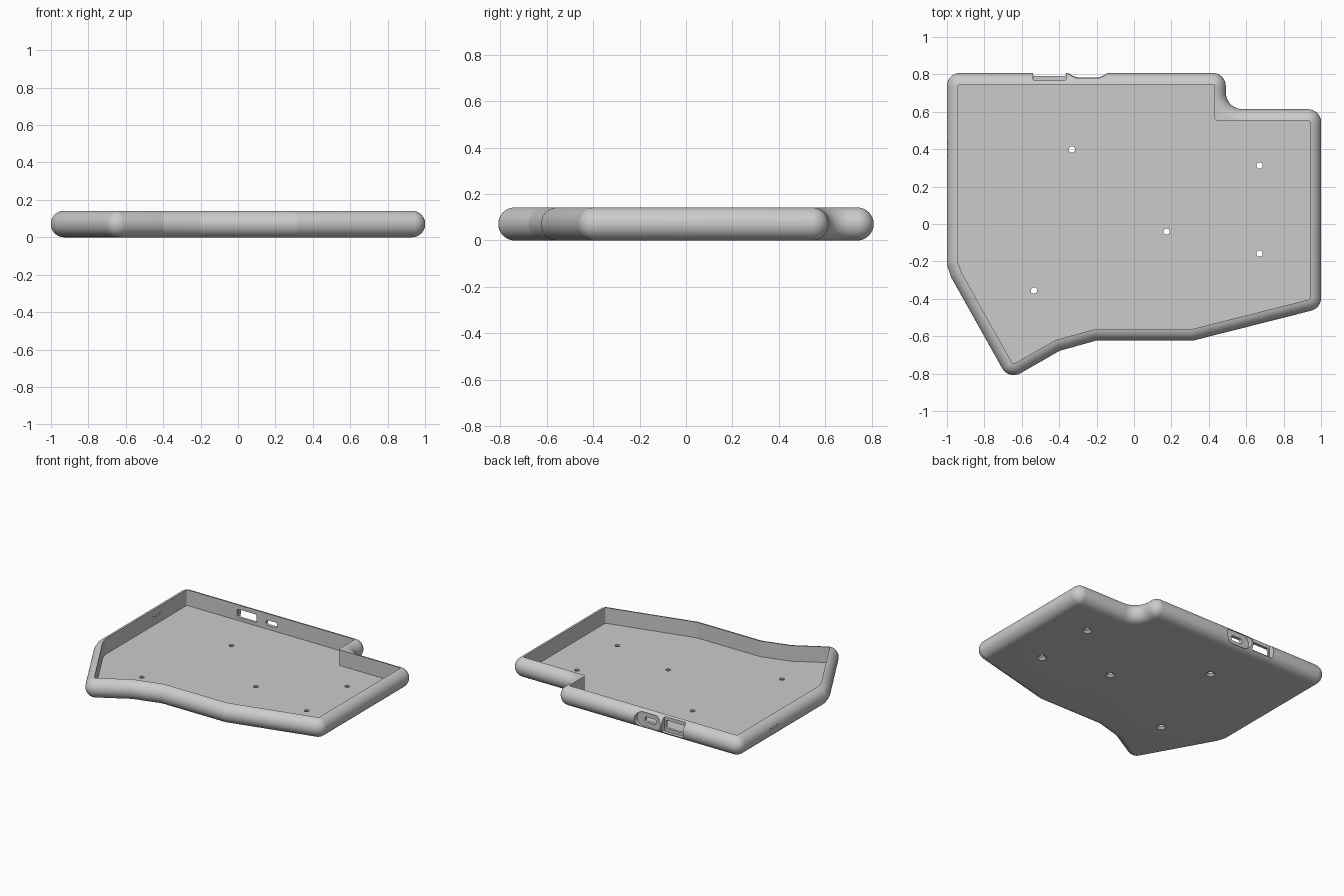
import bpy, bmesh, math
from mathutils import Vector, Matrix

if "Cube" in bpy.data.objects:
    bpy.data.objects.remove(bpy.data.objects["Cube"], do_unlink=True)

R = 0.071          # radius of the rounded rim, half the case height
FLOOR = 0.026      # floor thickness
LIP = 0.01         # cavity offset from the core outline
ARC = 10           # points per corner

# Core outline, counter-clockwise: x, y, outer fillet, cavity fillet (inside corners only)
CORE = [(-0.93, 0.737, 0, 0), (-0.93, -0.205, 0, 0), (-0.912, -0.257, 0, 0),
        (-0.643, -0.737, 0, 0), (-0.425, -0.612, .08, .08), (-0.213, -0.553, .08, .08),
        (0.305, -0.553, 0, 0), (0.93, -0.395, 0, 0), (0.93, 0.543, 0, 0),
        (0.42, 0.543, .16, .03), (0.42, 0.737, 0, 0)]


def outline(offset, fillet_slot=2):
    """Core outline pushed outwards, with round corners."""
    ring = []
    for i, corner in enumerate(CORE):
        p = Vector(corner[:2])
        a = (p - Vector(CORE[i - 1][:2])).normalized()
        b = (Vector(CORE[(i + 1) % len(CORE)][:2]) - p).normalized()
        n1, n2 = Vector((a.y, -a.x)), Vector((b.y, -b.x))
        fillet = corner[fillet_slot]
        centre = p + (n1 + n2) / (1 + n1.dot(n2)) * fillet
        for k in range(ARC):
            ring.append(centre - n1.slerp(n2, k / (ARC - 1)) * (fillet - offset))
    return ring


def add_object(name, bm):
    mesh = bpy.data.meshes.new(name)
    bm.to_mesh(mesh)
    bm.free()
    obj = bpy.data.objects.new(name, mesh)
    bpy.context.collection.objects.link(obj)
    return obj


def build_shell():
    top_angle = math.acos(LIP / R)
    steps = 18
    layers = []
    for s in range(steps + 1):
        t = -math.pi / 2 + (top_angle + math.pi / 2) * s / steps
        layers.append((outline(R * math.cos(t)), R + R * math.sin(t)))
    rim = layers[-1][1]
    layers += [(outline(LIP, 3), rim), (outline(LIP, 3), FLOOR)]
    bm = bmesh.new()
    rings = [[bm.verts.new((p.x, p.y, z)) for p in ring] for ring, z in layers]
    for low, high in zip(rings, rings[1:]):
        for i in range(len(low)):
            bm.faces.new((low[i - 1], low[i], high[i], high[i - 1]))
    bm.faces.new(rings[0][::-1])
    bm.faces.new(rings[-1])
    bmesh.ops.remove_doubles(bm, verts=bm.verts, dist=0.0002)
    bmesh.ops.recalc_face_normals(bm, faces=bm.faces)
    return add_object("keyboard_case", bm)


def port_cutter(name, x, z, width, height, y0, y1, radius):
    """Box along y with rounded corners."""
    bm = bmesh.new()
    bmesh.ops.create_cube(bm, size=1)
    bm.transform(Matrix.Translation((x, (y0 + y1) / 2, z))
                 @ Matrix.Diagonal((width, y1 - y0, height, 1)))
    edges = [e for e in bm.edges if abs(e.verts[0].co.y - e.verts[1].co.y) > 0.001]
    bmesh.ops.bevel(bm, geom=edges, offset=radius, segments=8, affect='EDGES', profile=0.5)
    return add_object(name, bm)


def round_cutter(name, centre, r1, r2, depth, axis='Z'):
    bm = bmesh.new()
    bmesh.ops.create_cone(bm, cap_ends=True, segments=24, radius1=r1, radius2=r2, depth=depth)
    if axis == 'X':
        bm.transform(Matrix.Rotation(math.pi / 2, 4, 'Y'))
    bm.transform(Matrix.Translation(centre))
    return add_object(name, bm)


case = build_shell()

# Port openings in the back wall: outer recess plus through slot
cutters = [
    port_cutter("square_recess", -0.452, 0.081, 0.177, 0.108, 0.767, 0.9, 0.008),
    port_cutter("square_slot", -0.452, 0.079, 0.16, 0.06, 0.7, 0.9, 0.012),
    port_cutter("oval_recess", -0.247, 0.073, 0.212, 0.109, 0.77, 0.9, 0.054),
    port_cutter("oval_slot", -0.25, 0.073, 0.09, 0.038, 0.7, 0.9, 0.012),
]
# Countersunk screw holes
for x, y in [(-.332, .398), (.671, .313), (.174, -.04), (.671, -.158), (-.535, -.356)]:
    cutters.append(round_cutter("screw_hole", (x, y, 0.02), 0.017, 0.017, 0.1))
    cutters.append(round_cutter("screw_countersink", (x, y, 0.005), 0.037, 0.017, 0.02))
# Three small holes in the wall
for i in range(3):
    cutters.append(round_cutter("vent_hole", (-0.96, 0.362 + 0.038 * i, 0.082), 0.009, 0.009, 0.16, 'X'))

for cutter in cutters:
    cutter.hide_render = True
    mod = case.modifiers.new(cutter.name, 'BOOLEAN')
    mod.operation = 'DIFFERENCE'
    mod.solver = 'EXACT'
    mod.object = cutter

# Bake the cuts and drop the cutters
bpy.context.view_layer.update()
cut_mesh = bpy.data.meshes.new_from_object(case.evaluated_get(bpy.context.evaluated_depsgraph_get()))
case.modifiers.clear()
case.data = cut_mesh
for cutter in cutters:
    bpy.data.objects.remove(cutter, do_unlink=True)

grey = bpy.data.materials.new("case_grey")
grey.use_nodes = True
grey.diffuse_color = (0.6, 0.6, 0.6, 1)
grey.node_tree.nodes["Principled BSDF"].inputs["Base Color"].default_value = (0.6, 0.6, 0.6, 1)
case.data.materials.clear()
case.data.materials.append(grey)

bpy.ops.object.select_all(action='DESELECT')
case.select_set(True)
bpy.context.view_layer.objects.active = case
bpy.ops.object.shade_smooth_by_angle(angle=math.radians(30))
